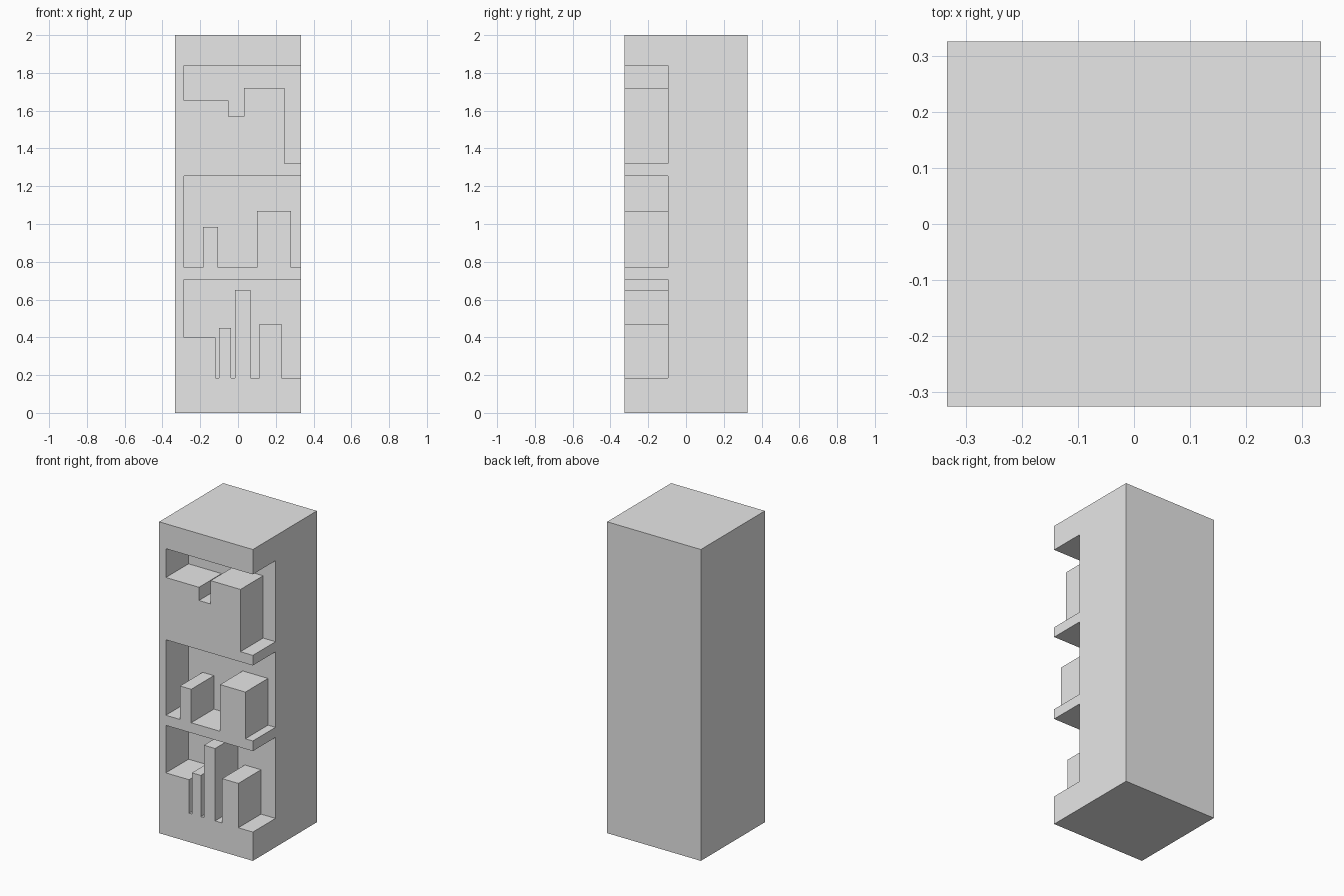
import bpy
import bmesh

HALF_X, HALF_Y, HEIGHT = 0.333, 0.325, 2.0
LEFT_EDGE = -0.285      # inner end of each recess
BACK = -0.095           # recess back wall
OVER = 0.1              # cutter overshoot beyond the open sides

default = bpy.data.objects.get("Cube")
if default:
    bpy.data.objects.remove(default, do_unlink=True)

grey = bpy.data.materials.new("light_grey")
grey.use_nodes = True
grey.diffuse_color = (0.8, 0.8, 0.8, 1)
grey.node_tree.nodes["Principled BSDF"].inputs["Base Color"].default_value = (0.8, 0.8, 0.8, 1)


def extrude_profile(name, points, y0, y1):
    """Solid made from an x-z outline swept from y0 to y1."""
    bm = bmesh.new()
    face = bm.faces.new([bm.verts.new((x, y0, z)) for x, z in points])
    swept = bmesh.ops.extrude_face_region(bm, geom=[face])["geom"]
    verts = [v for v in swept if isinstance(v, bmesh.types.BMVert)]
    bmesh.ops.translate(bm, verts=verts, vec=(0, y1 - y0, 0))
    bmesh.ops.recalc_face_normals(bm, faces=bm.faces)
    mesh = bpy.data.meshes.new(name)
    bm.to_mesh(mesh)
    bm.free()
    mesh.materials.append(grey)
    obj = bpy.data.objects.new(name, mesh)
    bpy.context.scene.collection.objects.link(obj)
    return obj


def carve_recess(body, top, skyline):
    """Cut a recess whose floor steps through (start x, height) pairs."""
    right = HALF_X + OVER
    outline = [(right, top), (LEFT_EDGE, top)]
    ends = [x for x, z in skyline[1:]] + [right]
    for (start, z), end in zip(skyline, ends):
        outline += [(start, z), (end, z)]
    cutter = extrude_profile("recess_cutter", outline, -HALF_Y - OVER, BACK)
    cutter.hide_render = True
    cut = body.modifiers.new("recess", 'BOOLEAN')
    cut.operation = 'DIFFERENCE'
    cut.solver = 'EXACT'
    cut.object = cutter
    bpy.context.view_layer.objects.active = body
    bpy.ops.object.modifier_apply(modifier=cut.name)
    bpy.data.objects.remove(cutter, do_unlink=True)


# Main tower block
tower = extrude_profile("tower_block",
                        [(-HALF_X, 0), (HALF_X, 0), (HALF_X, HEIGHT), (-HALF_X, HEIGHT)],
                        -HALF_Y, HALF_Y)

# Upper recess: low ledge, notch and tall block
carve_recess(tower, 1.84, [(LEFT_EDGE, 1.655), (-0.05, 1.57), (0.033, 1.72), (0.245, 1.32)])

# Middle recess: two standing blocks
carve_recess(tower, 1.255, [(LEFT_EDGE, 0.77), (-0.185, 0.985), (-0.105, 0.77),
                            (0.10, 1.07), (0.28, 0.77)])

# Lower recess: ledge and three upright blocks
carve_recess(tower, 0.705, [(LEFT_EDGE, 0.40), (-0.12, 0.185), (-0.10, 0.45), (-0.037, 0.185),
                            (-0.015, 0.65), (0.065, 0.185), (0.115, 0.47), (0.23, 0.185)])
